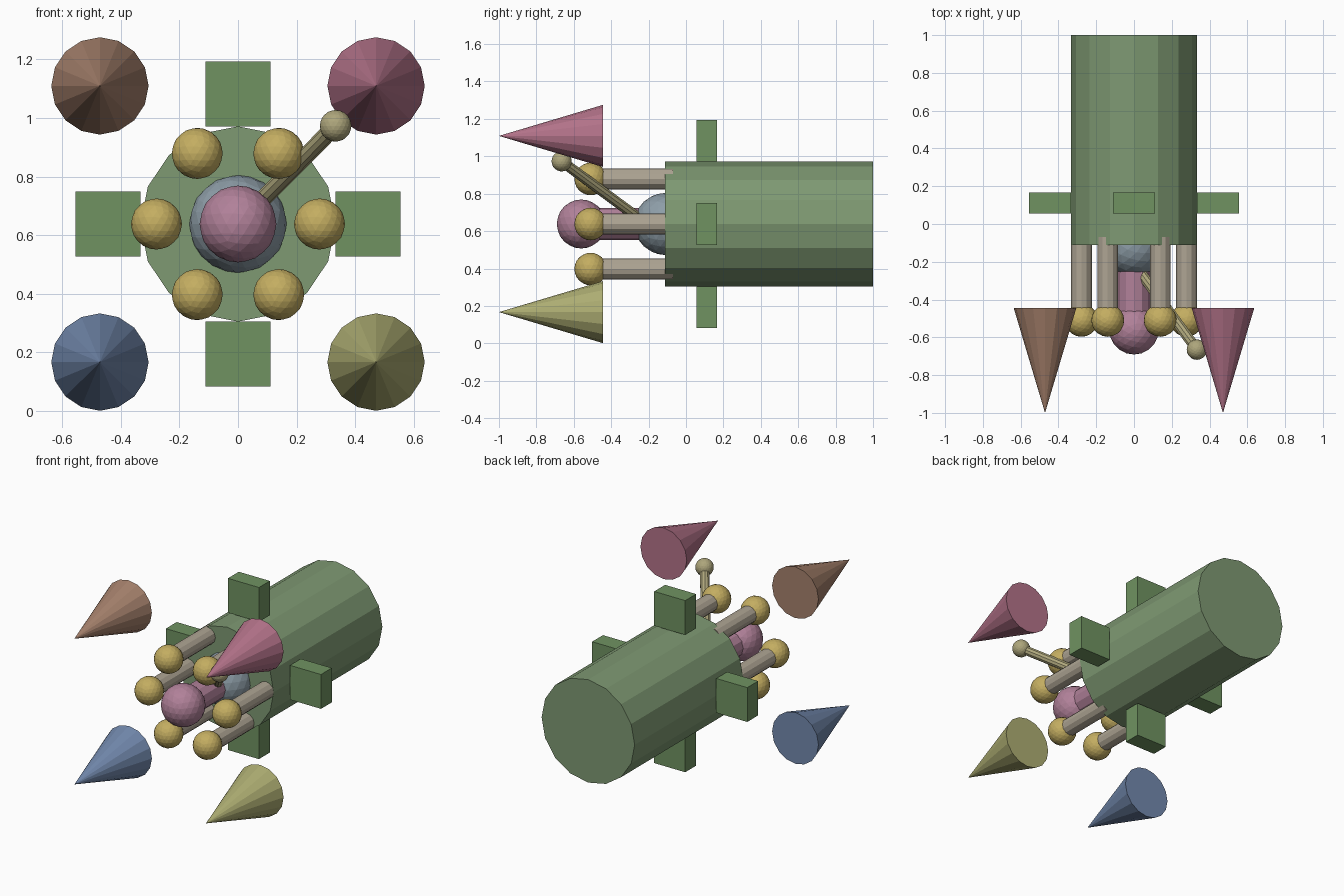
import bpy, math
from mathutils import Vector

if "Cube" in bpy.data.objects:
    bpy.data.objects.remove(bpy.data.objects["Cube"])

CZ = 0.638   # height of the long axis


def material(name, rgb):
    m = bpy.data.materials.new(name)
    m.diffuse_color = (*rgb, 1)
    m.use_nodes = True
    m.node_tree.nodes["Principled BSDF"].inputs["Base Color"].default_value = m.diffuse_color
    return m


GREEN = material("green", (0.21, 0.32, 0.17))
BOX_GREEN = material("box_green", (0.16, 0.29, 0.12))
GOLD = material("gold", (0.55, 0.42, 0.12))
TAN = material("tan", (0.42, 0.37, 0.29))
MAUVE = material("mauve", (0.44, 0.22, 0.32))
STEEL = material("steel", (0.27, 0.34, 0.39))
KHAKI = material("khaki", (0.42, 0.38, 0.20))


def finish(name, mat):
    o = bpy.context.object
    o.name = name
    o.data.materials.append(mat)
    return o


def tube(name, a, b, r1, mat, sides=12, r2=None):
    """Cylinder or cone from point a to point b."""
    a, b = Vector(a), Vector(b)
    d = b - a
    bpy.ops.mesh.primitive_cone_add(
        vertices=sides, radius1=r1, radius2=r1 if r2 is None else r2, depth=d.length,
        location=(a + b) / 2, rotation=d.to_track_quat('Z', 'Y').to_euler())
    return finish(name, mat)


def ball(name, loc, r, mat, sub=3):
    bpy.ops.mesh.primitive_ico_sphere_add(subdivisions=sub, radius=r, location=loc)
    return finish(name, mat)


# main body
tube("body", (0, 1.0, CZ), (0, -0.111, CZ), 0.333, GREEN, 16)

# four side blocks
for i in range(4):
    a = i * math.pi / 2
    bpy.ops.mesh.primitive_cube_add(
        size=1, location=(0.444 * math.cos(a), 0.111, CZ + 0.444 * math.sin(a)))
    bpy.context.object.scale = (0.222, 0.111, 0.222)
    finish(f"side_block_{i}", BOX_GREEN)

# ring of six ball-tipped rods
for i in range(6):
    a = i * math.pi / 3
    x, z = 0.278 * math.cos(a), CZ + 0.278 * math.sin(a)
    tube(f"rod_{i}", (x, -0.07, z), (x, -0.5, z), 0.055, TAN)
    ball(f"rod_tip_{i}", (x, -0.51, z), 0.087, GOLD)

# central dome, shaft and ball
ball("front_dome", (0, -0.111, CZ), 0.166, STEEL)
tube("center_shaft", (0, -0.13, CZ), (0, -0.56, CZ), 0.086, MAUVE, 12)
ball("center_ball", (0, -0.56, CZ), 0.131, MAUVE)

# slanted antenna
tip = (0.333, -0.665, CZ + 0.335)
tube("antenna", (0, -0.21, CZ), tip, 0.029, KHAKI, 10)
ball("antenna_tip", tip, 0.054, KHAKI)

# four free-standing cones
cones = {(-1, 1): ("brown", (0.38, 0.22, 0.15)), (1, 1): ("rose", (0.45, 0.17, 0.25)),
         (-1, -1): ("blue", (0.17, 0.25, 0.42)), (1, -1): ("olive", (0.42, 0.42, 0.17))}
for (sx, sz), (name, rgb) in cones.items():
    x, z = 0.471 * sx, CZ + 0.471 * sz
    tube(f"{name}_cone", (x, -0.444, z), (x, -1.0, z), 0.166, material(name, rgb), 16, 0)
